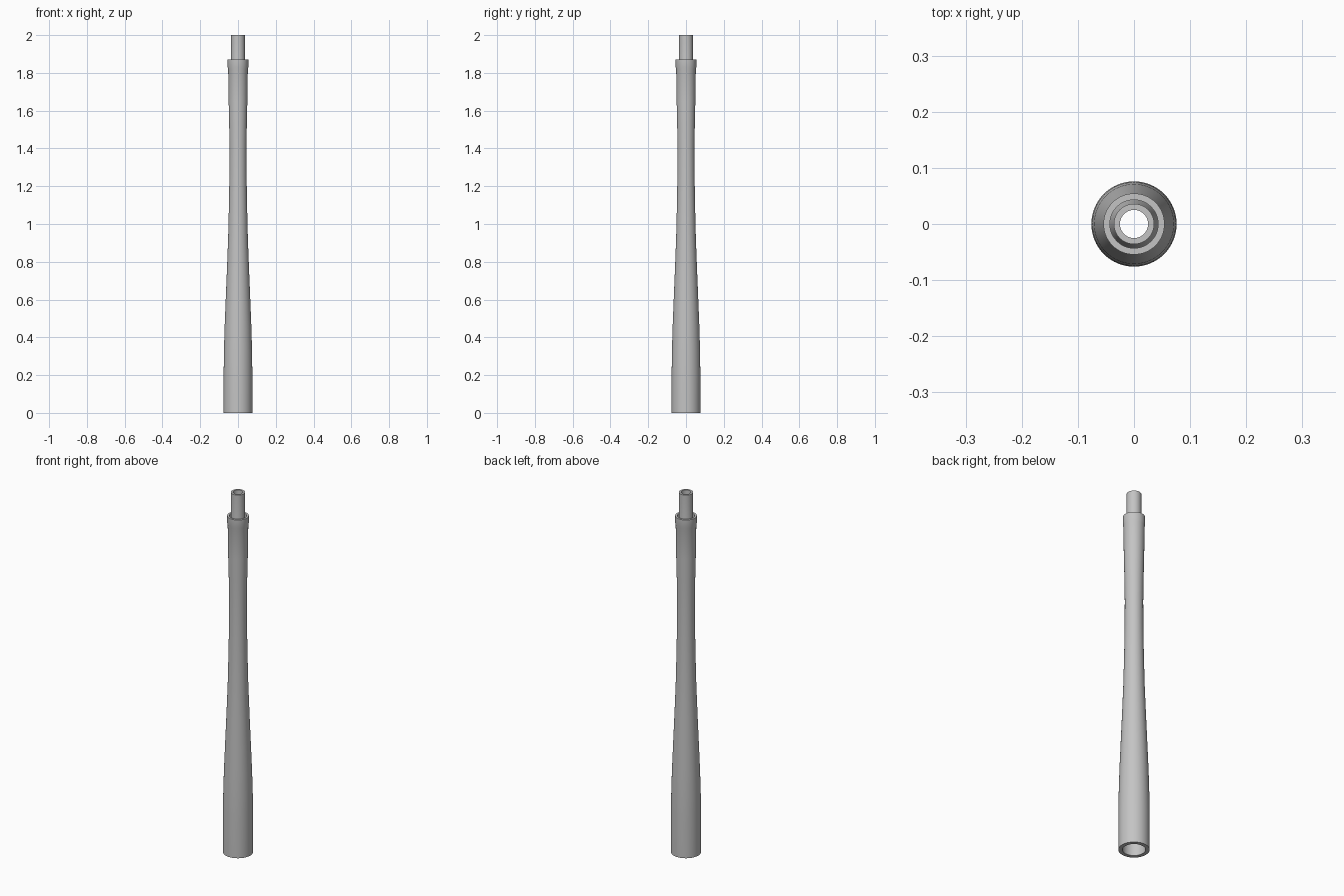
import bpy
import math

cube = bpy.data.objects.get("Cube")
if cube:
    bpy.data.objects.remove(cube, do_unlink=True)

grey = bpy.data.materials.new("light grey")
grey.use_nodes = True
grey.diffuse_color = (0.55, 0.55, 0.55, 1)
grey.node_tree.nodes["Principled BSDF"].inputs["Base Color"].default_value = (0.55, 0.55, 0.55, 1)

SIDES = 64


def lathe(name, profile):
    """Revolve a closed (radius, height) loop around the z axis."""
    n = len(profile)
    verts = [(r * math.cos(a), r * math.sin(a), z)
             for a in (2 * math.pi * i / SIDES for i in range(SIDES))
             for r, z in profile]
    faces = [(i * n + j, (i + 1) % SIDES * n + j,
              (i + 1) % SIDES * n + (j + 1) % n, i * n + (j + 1) % n)
             for i in range(SIDES) for j in range(n)]
    mesh = bpy.data.meshes.new(name)
    mesh.from_pydata(verts, [], faces)
    mesh.materials.append(grey)
    obj = bpy.data.objects.new(name, mesh)
    bpy.context.collection.objects.link(obj)
    bpy.ops.object.select_all(action='DESELECT')
    obj.select_set(True)
    bpy.context.view_layer.objects.active = obj
    bpy.ops.object.shade_smooth_by_angle(angle=math.radians(30))
    return obj


# Outer silhouette of the waisted tube, bottom to top
outer = [(0.076, 0), (0.076, 0.2), (0.0745, 0.32), (0.071, 0.45), (0.065, 0.6),
         (0.058, 0.77), (0.052, 0.93), (0.048, 1.1), (0.0455, 1.25),
         (0.045, 1.4), (0.0465, 1.52), (0.0495, 1.65), (0.052, 1.82),
         (0.0545, 1.83), (0.0545, 1.87)]

# Recess inside the collar, then the spigot
spigot = [(0.043, 1.87), (0.043, 1.8), (0.036, 1.86), (0.036, 2.0), (0.025, 2.0)]

# Bore follows the waist with an even wall
bore = [(r - 0.02, z) for r, z in reversed(outer) if z <= 1.4]

lathe("hollow_tapered_tube", outer + spigot + bore)
